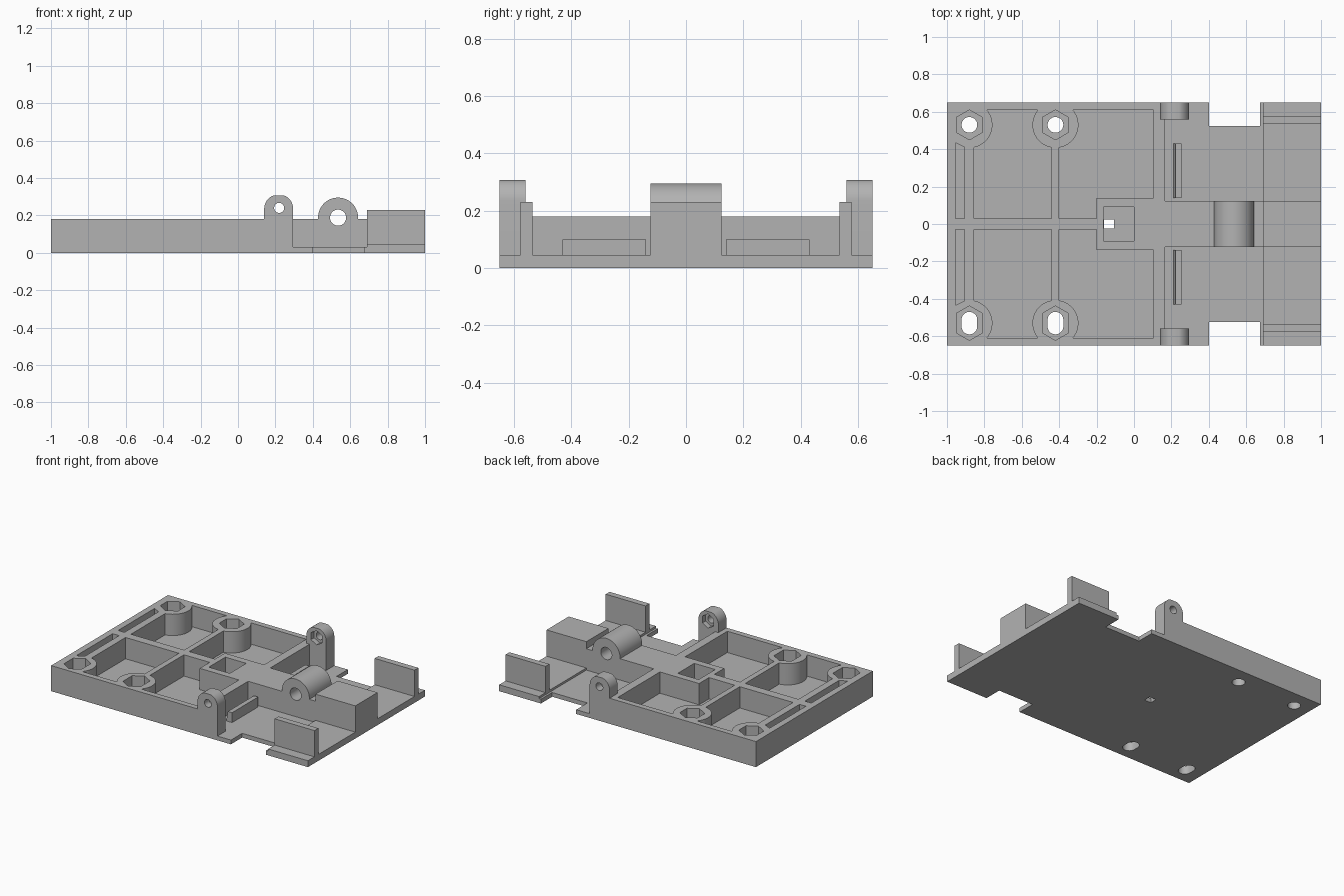
import bpy, bmesh, math
from math import cos, sin, pi, radians, copysign

cube = bpy.data.objects.get("Cube")
if cube:
    bpy.data.objects.remove(cube)

grey = bpy.data.materials.new("matte_grey")
grey.use_nodes = True
grey.diffuse_color = (0.45, 0.45, 0.45, 1)
bsdf = next(n for n in grey.node_tree.nodes if n.type == 'BSDF_PRINCIPLED')
bsdf.inputs["Base Color"].default_value = (0.45, 0.45, 0.45, 1)
bsdf.inputs["Roughness"].default_value = 0.7


def arc(cx, cy, r, start, end, n=16):
    steps = [radians(start + (end - start) * i / n) for i in range(n + 1)]
    return [(cx + r * cos(a), cy + r * sin(a)) for a in steps]


def ring(cx, cy, r, n, stretch=0.0):
    """Regular polygon, optionally pulled apart along its second axis."""
    angles = [2 * pi * (i + 0.5) / n for i in range(n)]
    return [(cx + r * cos(a), cy + r * sin(a) + copysign(stretch, sin(a))) for a in angles]


def rect(x0, x1, y0, y1):
    return [(x0, y0), (x1, y0), (x1, y1), (x0, y1)]


def prism(name, outline, low, high, axis='z'):
    """Extrude an outline in XY along z, or an outline in XZ along y."""
    def place(u, v, w):
        return (u, v, w) if axis == 'z' else (u, w, v)
    bm = bmesh.new()
    face = bm.faces.new([bm.verts.new(place(u, v, low)) for u, v in outline])
    top = bmesh.ops.extrude_face_region(bm, geom=[face])["geom"]
    shift = place(0, 0, high - low)
    bmesh.ops.translate(bm, vec=shift, verts=[g for g in top if isinstance(g, bmesh.types.BMVert)])
    bmesh.ops.recalc_face_normals(bm, faces=bm.faces)
    mesh = bpy.data.meshes.new(name)
    bm.to_mesh(mesh)
    bm.free()
    mesh.materials.append(grey)
    obj = bpy.data.objects.new(name, mesh)
    bpy.context.collection.objects.link(obj)
    return obj


def select(obj):
    bpy.ops.object.select_all(action='DESELECT')
    obj.select_set(True)
    bpy.context.view_layer.objects.active = obj


def cut(target, outline, low, high, axis='z'):
    cutter = prism("cutter", outline, low, high, axis)
    cutter.hide_render = True
    mod = target.modifiers.new("cut", 'BOOLEAN')
    mod.operation = 'DIFFERENCE'
    mod.solver = 'EXACT'
    mod.object = cutter
    select(target)
    bpy.ops.object.modifier_apply(modifier=mod.name)
    bpy.data.objects.remove(cutter)


H, FLOOR, STEP, W = 0.18, 0.03, 0.045, 0.65   # tray height, floor, step height, half width
BOSS_Y, BOSS_R, ABOVE = 0.53, 0.123, 0.4
LEFT_X, RIGHT_X = -0.88, -0.42

# Tray with its recessed pockets
tray = prism("tray", rect(-1, 0.165, -W, W), 0, H)
edge = math.degrees(math.asin(0.08 / BOSS_R))
side = math.degrees(math.acos(0.02 / BOSS_R))
slim = [(-0.955, 0.03), (-0.905, 0.03), (-0.905, 0.41), (-0.955, 0.435)]
middle = ([(-0.855, 0.03), (-0.44, 0.03)]
          + arc(RIGHT_X, BOSS_Y, BOSS_R, 180 + side, 180 - edge)
          + arc(LEFT_X, BOSS_Y, BOSS_R, edge, -78.3))
large = ([(-0.4, 0.03), (-0.2, 0.03), (-0.2, 0.14), (0.105, 0.14), (0.105, 0.61)]
         + arc(RIGHT_X, BOSS_Y, BOSS_R, edge, -side))
for s in (1, -1):
    for pocket in (slim, middle, large):
        cut(tray, [(x, s * y) for x, y in pocket], FLOOR, ABOVE)
    # Nut recesses and bolt holes, slotted on the front side
    for x in (LEFT_X, RIGHT_X):
        stretch = 0 if s > 0 else 0.012
        cut(tray, ring(x, s * BOSS_Y, 0.08, 6, stretch), 0.06, ABOVE)
        cut(tray, ring(x, s * BOSS_Y, 0.042, 32, stretch * 1.5), -0.1, ABOVE)
# Central square well with a small opening
cut(tray, rect(-0.163, 0, -0.092, 0.092), FLOOR, ABOVE)
cut(tray, rect(-0.16, -0.108, -0.025, 0.025), -0.1, ABOVE)

# Thin floor with side notches, and the thicker end slab
half = [(0.165, W), (0.4, W), (0.4, 0.525), (0.675, 0.525), (0.675, W), (0.69, W)]
prism("floor_plate", half + [(x, -y) for x, y in reversed(half)], 0, FLOOR)
prism("end_slab", rect(0.69, 1, -W, W), 0, STEP)

# Central beam carrying the round hinge barrel
beam = prism("hinge_beam",
             [(0.165, FLOOR), (0.165, H), (0.428, H)]
             + arc(0.535, 0.188, 0.107, 180, 0, 32)
             + [(0.642, H), (0.69, H), (0.69, 0.23), (1, 0.23), (1, STEP), (0.69, STEP), (0.69, FLOOR)],
             -0.123, 0.123, 'y')
cut(beam, ring(0.535, 0.188, 0.043, 32), -0.3, 0.3, 'y')

lug_outline = [(0.14, H), (0.165, H), (0.165, FLOOR), (0.295, FLOOR)]
lug_outline += [(x, min(z, 0.307)) for x, z in arc(0.2175, 0.235, 0.0775, 0, 180, 20)]
# Drop points that the flat top makes redundant
lug_outline = [p for i, p in enumerate(lug_outline)
               if not (p[1] == 0.307 and lug_outline[i - 1][1] == 0.307
                       and lug_outline[i + 1][1] == 0.307)]
latch = [(0.21, FLOOR), (0.255, FLOOR), (0.255, 0.10), (0.222, 0.10)]

for s, label in ((1, "back"), (-1, "front")):
    def span(a, b):
        return sorted((s * a, s * b))
    # Pierced lug with a nut recess on the inner face
    lug = prism(label + "_lug", lug_outline, *span(0.56, W), 'y')
    cut(lug, ring(0.22, 0.24, 0.027, 24), *span(0.5, 0.7), 'y')
    cut(lug, ring(0.22, 0.24, 0.05, 6), *span(0.5, 0.595), 'y')
    # Low latch ridge and upright guide plate
    prism(label + "_latch_ridge", latch, *span(0.14, 0.43), 'y')
    prism(label + "_guide_plate", rect(0.69, 1, *span(0.535, 0.578)), STEP, 0.23)

for obj in list(bpy.context.scene.objects):
    if obj.type == 'MESH' and obj.data.materials and obj.data.materials[0] == grey:
        select(obj)
        bpy.ops.object.shade_smooth_by_angle(angle=radians(25))
